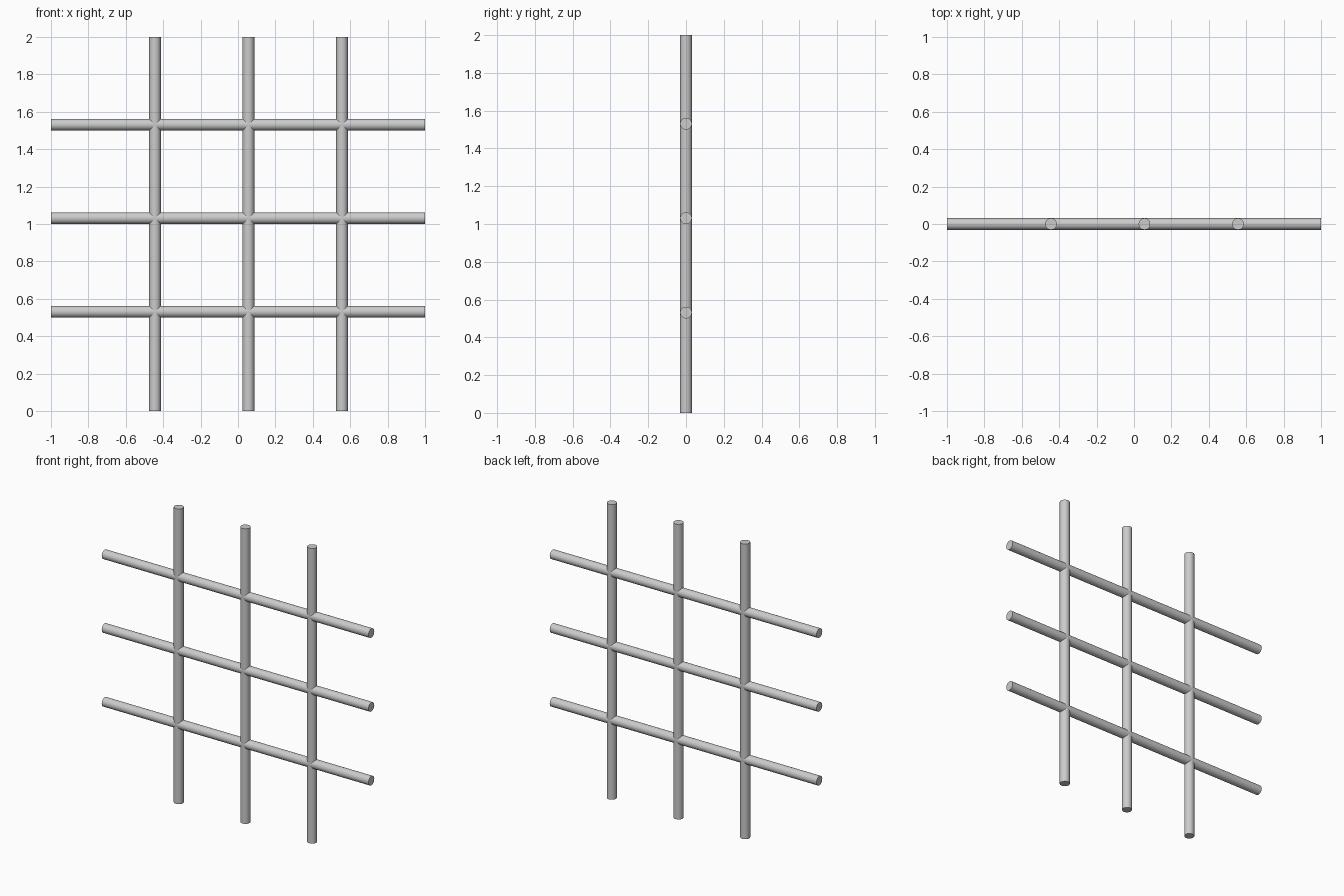
import bpy
from math import pi

if "Cube" in bpy.data.objects:
    bpy.data.objects.remove(bpy.data.objects["Cube"])

RADIUS = 0.031
LENGTH = 2.0


def bar(name, location, rotation):
    bpy.ops.mesh.primitive_cylinder_add(vertices=32, radius=RADIUS, depth=LENGTH,
                                        location=location, rotation=rotation)
    obj = bpy.context.object
    obj.name = name
    bpy.ops.object.shade_smooth_by_angle()
    return obj


# Upright bars, standing on the ground
for i in range(3):
    bar(f"upright_bar_{i + 1}", (-0.444 + 0.5 * i, 0, LENGTH / 2), (0, 0, 0))

# Cross bars, passing through the uprights in the same plane
for i in range(3):
    bar(f"cross_bar_{i + 1}", (0, 0, 0.531 + 0.5 * i), (0, pi / 2, 0))
